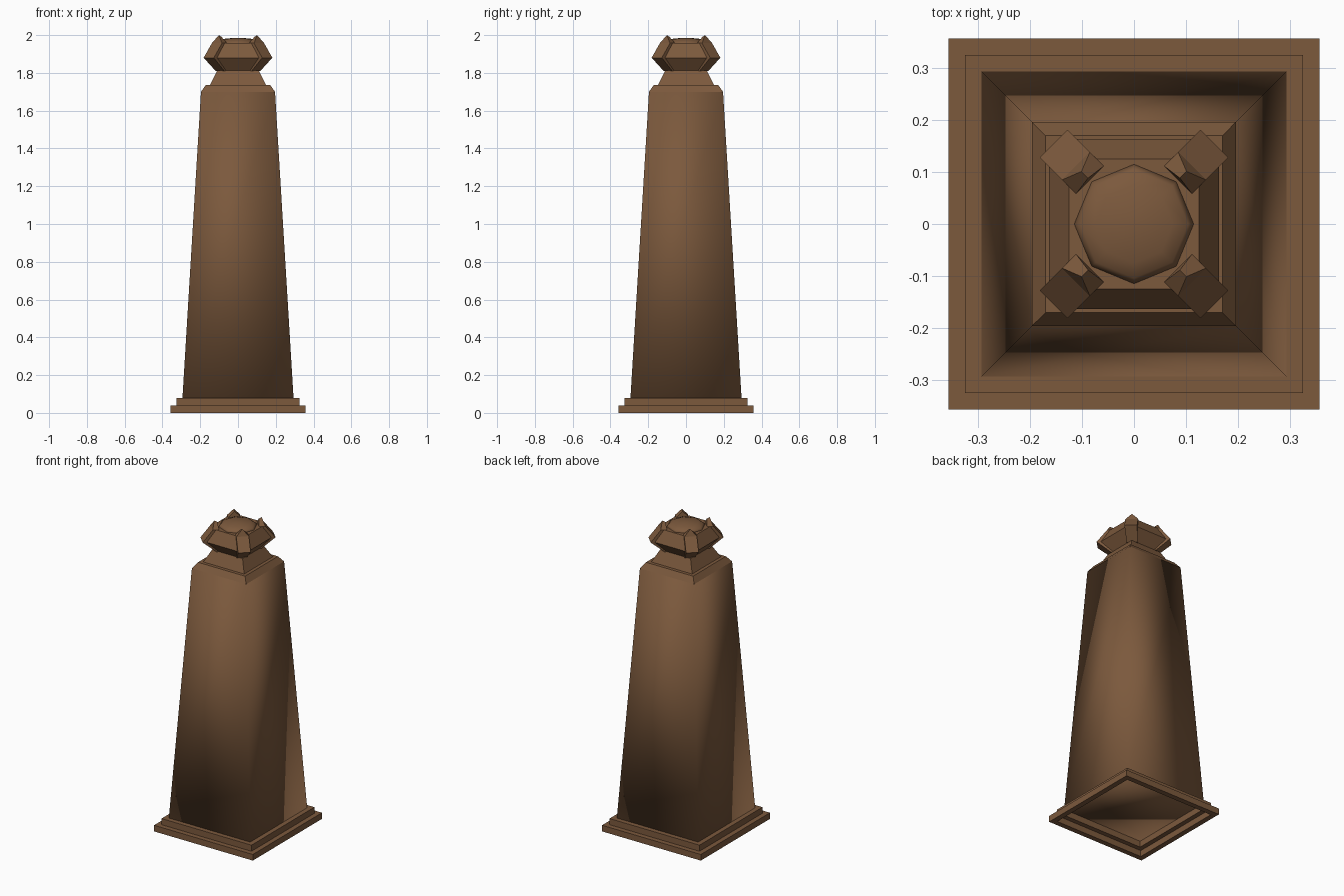
import bpy, bmesh, math
from mathutils import Vector

if "Cube" in bpy.data.objects:
    bpy.data.objects.remove(bpy.data.objects["Cube"])

wood = bpy.data.materials.new("brown")
wood.diffuse_color = (0.20, 0.10, 0.046, 1)
wood.use_nodes = True
wood.node_tree.nodes["Principled BSDF"].inputs["Base Color"].default_value = wood.diffuse_color


def finish(name, bm, smooth=False):
    bmesh.ops.recalc_face_normals(bm, faces=bm.faces)
    me = bpy.data.meshes.new(name)
    bm.to_mesh(me)
    bm.free()
    me.materials.append(wood)
    for p in me.polygons:
        p.use_smooth = smooth
    ob = bpy.data.objects.new(name, me)
    bpy.context.collection.objects.link(ob)
    return ob


def loft(name, rings, smooth=False, closed=False):
    """Join rings of points; cap the ends, or join last to first if closed."""
    bm = bmesh.new()
    vs = [[bm.verts.new(p) for p in r] for r in rings]
    n = len(vs[0])
    pairs = list(zip(vs, vs[1:])) + ([(vs[-1], vs[0])] if closed else [])
    for a, b in pairs:
        for i in range(n):
            j = (i + 1) % n
            bm.faces.new((a[i], a[j], b[j], b[i]))
    if not closed:
        bm.faces.new(vs[0])
        bm.faces.new(vs[-1])
    return finish(name, bm, smooth)


def square(h, z):
    return [(h, -h, z), (h, h, z), (-h, h, z), (-h, -h, z)]


def cut_square(h, c, z):
    """Square of half size h whose sides end at +-c (cut corners)."""
    return [(h, -c, z), (h, c, z), (c, h, z), (-c, h, z),
            (-h, c, z), (-h, -c, z), (-c, -h, z), (c, -h, z)]


def circle(r, z, n=8):
    return [(r * math.cos(2 * math.pi * i / n), r * math.sin(2 * math.pi * i / n), z)
            for i in range(n)]


# Stepped plinth: two hollow square frames
for name, outer, inner, z0, z1 in (("lower_plinth", 0.357, 0.323, 0, 0.04),
                                   ("upper_plinth", 0.325, 0.293, 0.04, 0.08)):
    loft(name, [square(outer, z0), square(outer, z1),
                square(inner, z1), square(inner, z0)], closed=True)

# Tapered shaft, softly shaded, with a bevelled shoulder and a neck
loft("shaft", [square(0.294, 0.08), square(0.196, 1.70)], smooth=True)
loft("shoulder", [square(0.196, 1.70), square(0.17, 1.736)])
loft("neck", [square(0.148, 1.736), square(0.11, 1.812)])

# Flared cup with cut corners
loft("cup", [cut_square(0.108, 0.075, 1.81), cut_square(0.164, 0.122, 1.88),
             cut_square(0.125, 0.085, 1.957)])

# Shallow eight-sided dome
loft("dome", [circle(0.122, 1.95), circle(0.104, 1.968), circle(0.075, 1.98),
              circle(0.015, 1.986)], smooth=True)


# Pointed claw on each corner of the cup
def claw(name, angle):
    rad = Vector((math.cos(angle), math.sin(angle), 0))
    tan = Vector((-rad.y, rad.x, 0))
    # radius, half width, height, inner radius
    rows = [(0.135, 0.032, 1.81, 0.10), (0.219, 0.038, 1.88, 0.16),
            (0.158, 0.038, 1.957, 0.12)]
    tip = (0.143, 2.0, 0.125)
    bm = bmesh.new()

    def v(r, w, z):
        return bm.verts.new(rad * r + tan * w + Vector((0, 0, z)))

    o = [(v(r, -w, z), v(r, w, z)) for r, w, z, _ in rows]
    n = [(v(q, -w, z), v(q, w, z)) for _, w, z, q in rows]
    to, ti = v(tip[0], 0, tip[1]), v(tip[2], 0, tip[1] - 0.008)
    for s in (o, n):
        for a, b in zip(s, s[1:]):
            bm.faces.new((a[0], a[1], b[1], b[0]))
    bm.faces.new((o[2][0], o[2][1], to))
    bm.faces.new((n[2][0], n[2][1], ti))
    for k in (0, 1):
        for i in (0, 1):
            bm.faces.new((o[i][k], o[i + 1][k], n[i + 1][k], n[i][k]))
        bm.faces.new((o[2][k], to, ti, n[2][k]))
    bm.faces.new((o[0][0], o[0][1], n[0][1], n[0][0]))
    finish(name, bm)


for i, side in enumerate(("back_right", "back_left", "front_left", "front_right")):
    claw("claw_" + side, math.radians(45 + 90 * i))
